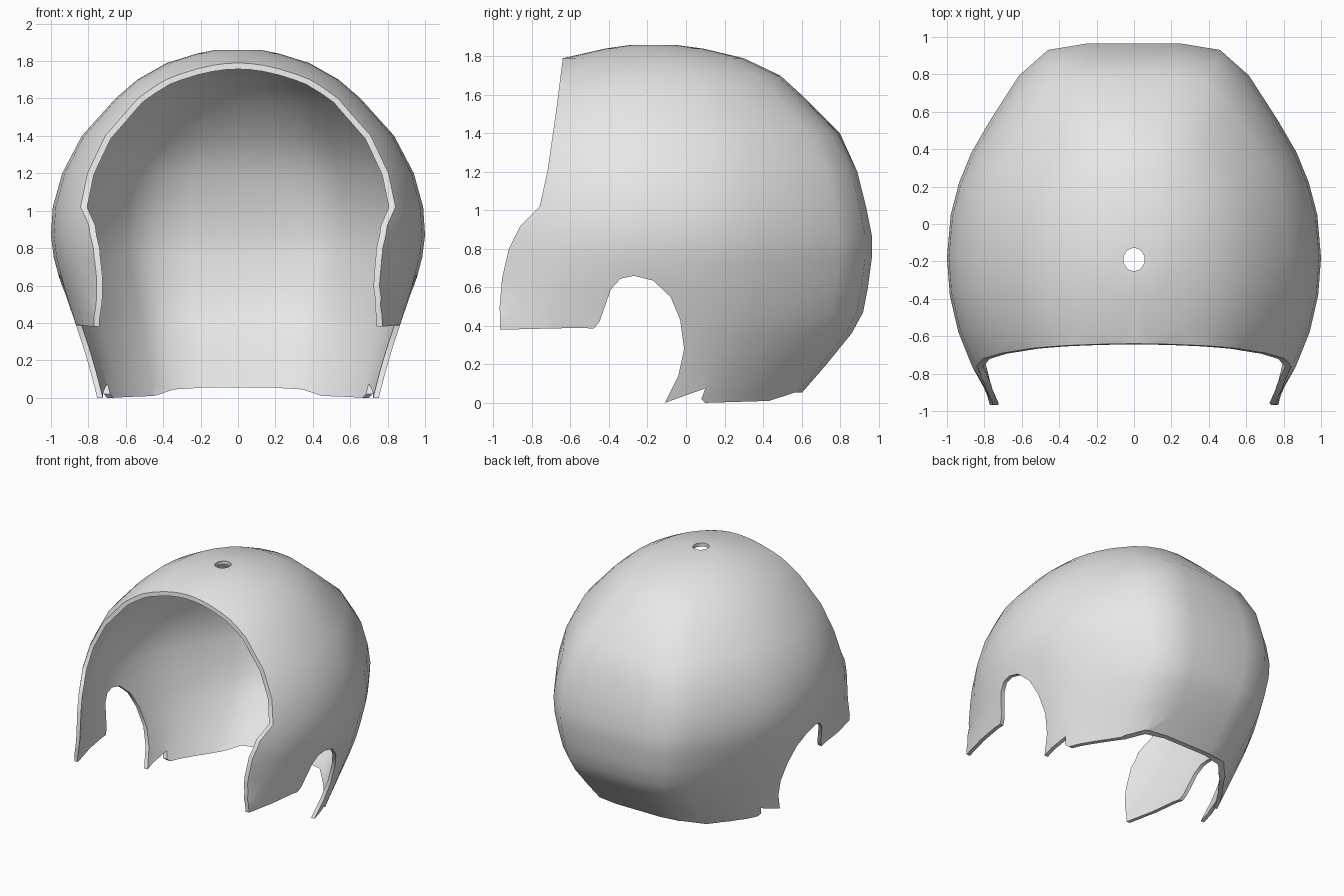
import bpy, bmesh, math

if "Cube" in bpy.data.objects:
    bpy.data.objects.remove(bpy.data.objects["Cube"], do_unlink=True)

GREY = (0.8, 0.8, 0.8, 1.0)
shell_grey = bpy.data.materials.new("shell_grey")
shell_grey.use_nodes = True
shell_grey.diffuse_color = GREY
shell_grey.node_tree.nodes["Principled BSDF"].inputs["Base Color"].default_value = GREY

CENTRE_Y = -0.18

# Dome levels: height, half width, reach to the back, reach to the front
LEVELS = [
    (-0.1, 0.73, 0.66, 1.5), (0.05, 0.775, 0.78, 1.6), (0.2, 0.82, 0.91, 1.7),
    (0.36, 0.87, 1.04, 1.7), (0.47, 0.905, 1.10, 1.48), (0.6, 0.945, 1.125, 1.31),
    (0.75, 0.985, 1.145, 1.21), (0.87, 1.0, 1.145, 1.16), (1.02, 0.99, 1.115, 1.11),
    (1.2, 0.94, 1.07, 1.05), (1.4, 0.835, 0.98, 0.98), (1.6, 0.655, 0.78, 0.85),
    (1.7, 0.54, 0.67, 0.68), (1.79, 0.38, 0.48, 0.46), (1.84, 0.22, 0.27, 0.24),
    (1.86, 0.12, 0.12, 0.1)]

# Quarter outline of the squared-off back, side to middle
BACK = [(1, 0), (0.98, 0.2), (0.935, 0.35), (0.87, 0.49), (0.77, 0.64),
        (0.615, 0.85), (0.46, 0.97), (0.25, 1), (0, 1)]
FRONT_STEPS = 9


def ring(z, width, back, front):
    """One closed horizontal outline of the dome."""
    roundness = min(1, max(0, (z - 1.2) / 0.6))
    half = []
    for i in range(FRONT_STEPS):
        a = math.pi / 2 * (1 - i / FRONT_STEPS)
        half.append((width * math.cos(a), CENTRE_Y - front * math.sin(a)))
    for x, y in BACK:
        length = math.hypot(x, y)
        k = 1 + roundness * (1 / length - 1)
        half.append((width * x * k, CENTRE_Y + back * y * k))
    half[0] = (0, half[0][1])
    other = [(-x, y) for x, y in reversed(half[1:-1])]
    return [(x, y, z) for x, y in half + other]


def make_object(name, bm):
    bmesh.ops.recalc_face_normals(bm, faces=bm.faces)
    mesh = bpy.data.meshes.new(name)
    bm.to_mesh(mesh)
    bm.free()
    mesh.materials.append(shell_grey)
    obj = bpy.data.objects.new(name, mesh)
    bpy.context.collection.objects.link(obj)
    return obj


def cut(obj, cutter, operation):
    mod = obj.modifiers.new("cut", "BOOLEAN")
    mod.operation = operation
    mod.solver = "EXACT"
    mod.object = cutter
    bpy.ops.object.modifier_apply(modifier=mod.name)
    bpy.data.objects.remove(cutter, do_unlink=True)


# Helmet dome lofted through the levels
bm = bmesh.new()
rings = [[bm.verts.new(p) for p in ring(*level)] for level in LEVELS]
for low, high in zip(rings, rings[1:]):
    for i in range(len(low)):
        j = (i + 1) % len(low)
        bm.faces.new((low[i], low[j], high[j], high[i]))
bm.faces.new(rings[-1])
helmet = make_object("helmet_shell", bm)
bpy.context.view_layer.objects.active = helmet
helmet.select_set(True)

# Wall thickness, inwards
wall = helmet.modifiers.new("wall", "SOLIDIFY")
wall.thickness = 0.029
wall.offset = -1
bpy.ops.object.modifier_apply(modifier=wall.name)

# Side outline: face opening, cheek guards, ear arches and neck edge
OUTLINE = [
    (-0.64, 1.79), (-0.67, 1.55), (-0.72, 1.2), (-0.76, 1.02), (-0.86, 0.92),
    (-0.92, 0.8), (-0.955, 0.65), (-0.968, 0.5), (-0.965, 0.38), (-0.54, 0.39),
    (-0.48, 0.385), (-0.45, 0.42), (-0.39, 0.59), (-0.34, 0.645), (-0.27, 0.66),
    (-0.17, 0.635), (-0.08, 0.55), (-0.03, 0.43), (-0.01, 0.28), (-0.04, 0.14),
    (-0.11, 0.0), (0.1, 0.075), (0.08, 0.02), (0.1, 0.0), (0.43, 0.01),
    (0.57, 0.055), (1.3, 0.055), (1.3, 2.1), (-0.62, 2.1)]
bm = bmesh.new()
side = bm.faces.new([bm.verts.new((-1.3, y, z)) for y, z in OUTLINE])
extruded = bmesh.ops.extrude_face_region(bm, geom=[side], use_keep_orig=True)
moved = [v for v in extruded["geom"] if isinstance(v, bmesh.types.BMVert)]
bmesh.ops.translate(bm, verts=moved, vec=(2.6, 0, 0))
cut(helmet, make_object("outline_cutter", bm), "INTERSECT")

# Vent hole in the crown
bm = bmesh.new()
bmesh.ops.create_cone(bm, cap_ends=True, segments=10, radius1=0.058, radius2=0.058, depth=0.5)
bmesh.ops.scale(bm, verts=bm.verts, vec=(1, 1.1, 1))
bmesh.ops.translate(bm, verts=bm.verts, vec=(0, -0.19, 1.85))
cut(helmet, make_object("vent_cutter", bm), "DIFFERENCE")

bpy.ops.object.shade_smooth_by_angle(angle=math.radians(40))
